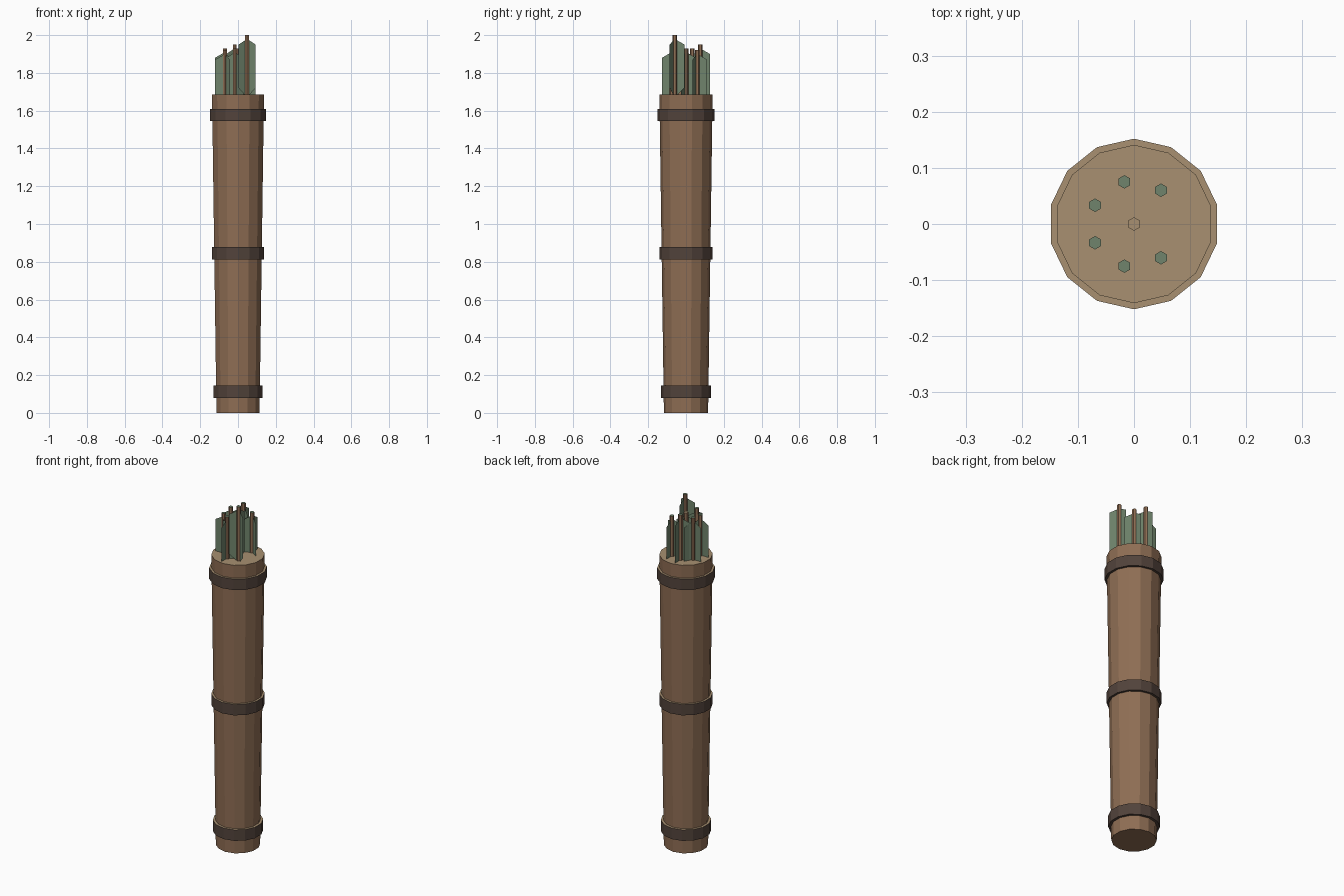
import bpy, bmesh, math
from mathutils import Vector

if "Cube" in bpy.data.objects:
    bpy.data.objects.remove(bpy.data.objects["Cube"])


def material(name, rgb):
    lin = [((c / 255 + 0.055) / 1.055) ** 2.4 for c in rgb] + [1]
    m = bpy.data.materials.new(name)
    m.use_nodes = True
    m.diffuse_color = lin
    m.node_tree.nodes["Principled BSDF"].inputs["Base Color"].default_value = lin
    return m


LEATHER = material("brown leather", (143, 110, 84))
STRAP = material("dark strap", (82, 67, 59))
TAN = material("tan top", (168, 144, 113))
GREEN = material("green feather", (112, 132, 108))


def finish(name, bm, mats):
    mesh = bpy.data.meshes.new(name)
    bm.to_mesh(mesh)
    bm.free()
    for m in mats:
        mesh.materials.append(m)
    ob = bpy.data.objects.new(name, mesh)
    bpy.context.collection.objects.link(ob)
    return ob


def prism(name, sides, r0, r1, z0, z1, side_mat, top_mat, x=0, y=0):
    """Flat-sided column with a corner on the y axis and a coloured top."""
    bm = bmesh.new()
    rings = []
    for r, z in ((r0, z0), (r1, z1)):
        ring = []
        for i in range(sides):
            a = math.pi / 2 + math.tau * i / sides
            ring.append(bm.verts.new((x + r * math.cos(a), y + r * math.sin(a), z)))
        rings.append(ring)
    low, high = rings
    for i in range(sides):
        j = (i + 1) % sides
        bm.faces.new((low[i], low[j], high[j], high[i]))
    bm.faces.new(low[::-1])
    bm.faces.new(high).material_index = 1
    return finish(name, bm, [side_mat, top_mat])


def fletching(name, x, y, top, turn):
    """Three thin vanes with slanted ends around a shaft."""
    bm = bmesh.new()
    profile = ((0, -0.33), (0.052, -0.28), (0.052, -0.05), (0, -0.02))
    for k in range(3):
        a = turn + math.tau * k / 3
        out = Vector((math.cos(a), math.sin(a), 0))
        base = Vector((x, y, top))
        bm.faces.new([bm.verts.new(base + out * d + Vector((0, 0, h)))
                      for d, h in profile])
    return finish(name, bm, [GREEN])


# Tapered case
prism("quiver_body", 14, 0.117, 0.141, 0, 1.685, LEATHER, TAN)

# Straps
for name, r, z in (("lower", 0.133, 0.112), ("middle", 0.141, 0.845), ("upper", 0.152, 1.578)):
    prism(name + "_strap", 14, r, r, z - 0.032, z + 0.032, STRAP, TAN)

# Arrows: one in the middle and six on a ring that leaves one place free
tops = (1.93, 1.92, 1.95, 1.93, 1.92, 1.93, 2.0)
turns = (90, 90, 210, 60, 60, 30, 90)
for i, (top, turn) in enumerate(zip(tops, turns)):
    r = 0.077 if i else 0
    a = math.tau * i / 7
    x, y = r * math.cos(a), r * math.sin(a)
    prism(f"arrow_shaft_{i}", 6, 0.012, 0.012, 1.6, top, LEATHER,
          GREEN if i else TAN, x, y)
    fletching(f"arrow_fletching_{i}", x, y, top, math.radians(turn))
